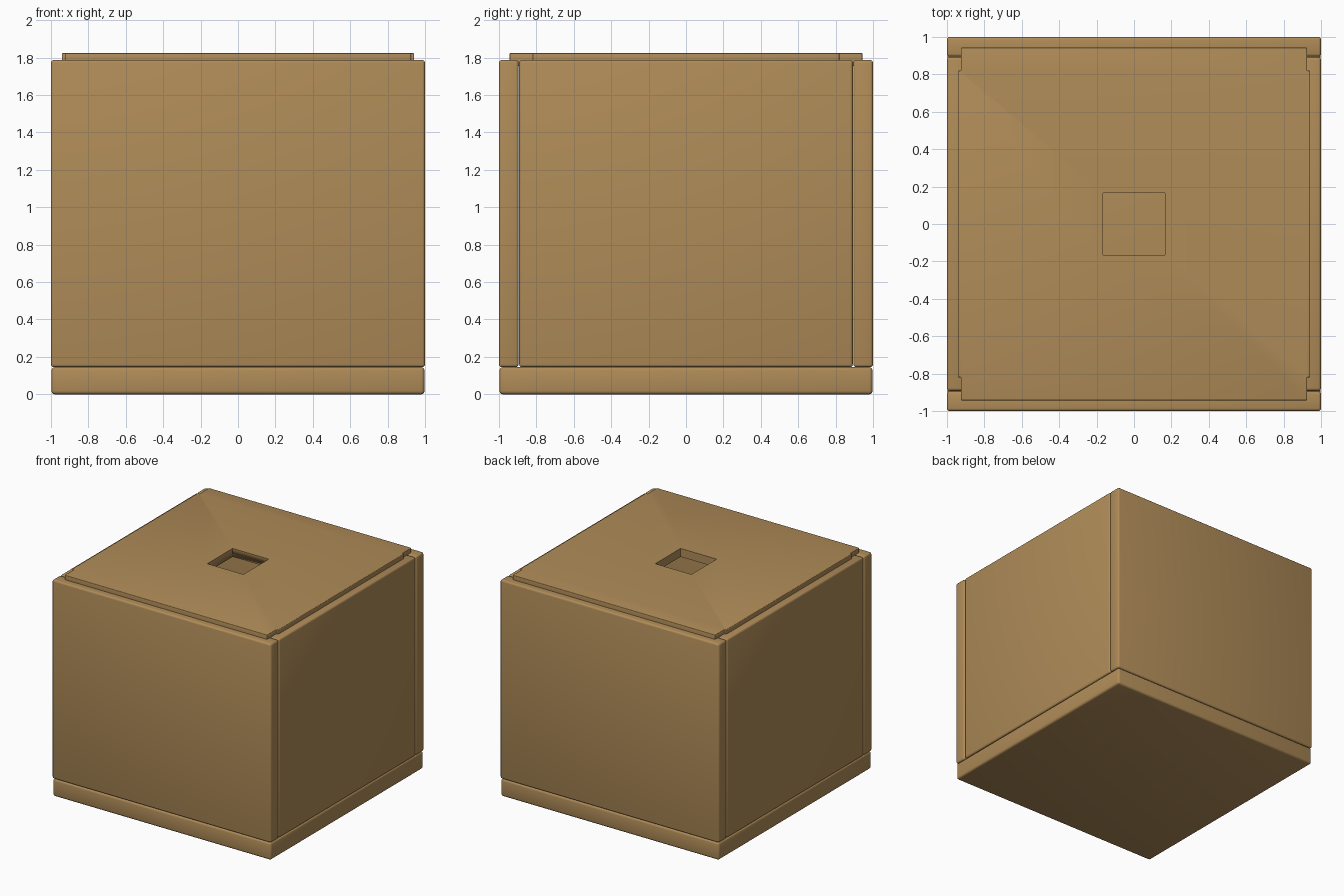
import bpy, bmesh

if "Cube" in bpy.data.objects:
    bpy.data.objects.remove(bpy.data.objects["Cube"])

mat = bpy.data.materials.new("cardboard_tan")
mat.diffuse_color = (0.434, 0.262, 0.098, 1)
mat.use_nodes = True
mat.node_tree.nodes["Principled BSDF"].inputs["Base Color"].default_value = mat.diffuse_color


def finish(name, bm, bevel):
    bmesh.ops.recalc_face_normals(bm, faces=bm.faces)
    if bevel:
        bmesh.ops.bevel(bm, geom=list(bm.edges), offset=bevel, segments=3,
                        profile=0.5, affect='EDGES')
    me = bpy.data.meshes.new(name)
    bm.to_mesh(me)
    bm.free()
    me.materials.append(mat)
    ob = bpy.data.objects.new(name, me)
    bpy.context.collection.objects.link(ob)
    bpy.context.view_layer.objects.active = ob
    bpy.ops.object.select_all(action='DESELECT')
    ob.select_set(True)
    bpy.ops.object.shade_smooth_by_angle(angle=0.6)
    return ob


def box(name, lo, hi, bevel=0.015):
    bm = bmesh.new()
    bmesh.ops.create_cube(bm, size=1)
    for v in bm.verts:
        v.co = [hi[i] if v.co[i] > 0 else lo[i] for i in range(3)]
    return finish(name, bm, bevel)


# Base slab
box("base", (-0.997, -0.997, 0), (0.997, 0.997, 0.145), 0.018)

# Four wall panels
for s, a, b in ((-1, "front_wall", "left_wall"), (1, "back_wall", "right_wall")):
    y0, y1 = sorted((s * 0.895, s))
    box(a, (-1, y0, 0.145), (1, y1, 1.787))
    box(b, (y0, -0.892, 0.145), (y1, 0.892, 1.787))

# Lid plate with notched corners
q = [(0.942, 0.82), (0.925, 0.82), (0.925, 0.943)]
outline = (q + [(-x, y) for x, y in reversed(q)] + [(-x, -y) for x, y in q]
           + [(x, -y) for x, y in reversed(q)])
bm = bmesh.new()
face = bm.faces.new([bm.verts.new((x, y, 1.755)) for x, y in outline])
ext = bmesh.ops.extrude_face_region(bm, geom=[face])
for v in ext["geom"]:
    if isinstance(v, bmesh.types.BMVert):
        v.co.z = 1.824
lid = finish("lid", bm, 0.005)

# Square opening through the lid
cutter = box("opening_cutter", (-0.165, -0.165, 1.6), (0.165, 0.165, 2), 0)
cutter.hide_render = True
cutter.hide_viewport = True
cut = lid.modifiers.new("opening", 'BOOLEAN')
cut.operation = 'DIFFERENCE'
cut.solver = 'EXACT'
cut.object = cutter
